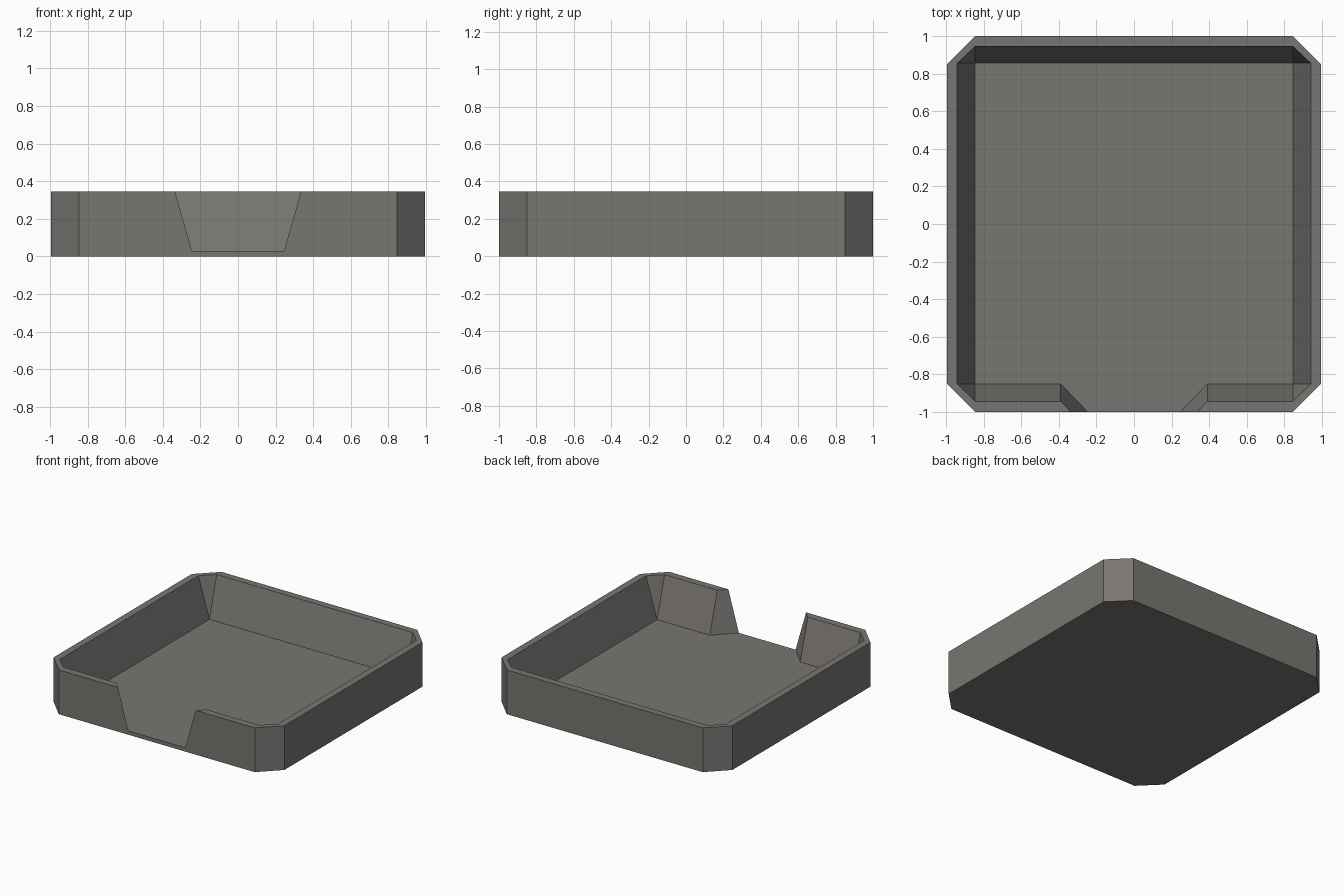
import bpy, bmesh

if "Cube" in bpy.data.objects:
    bpy.data.objects.remove(bpy.data.objects["Cube"])

H, F = 0.345, 0.03          # rim height, floor height
grey = bpy.data.materials.new("warm grey")
grey.diffuse_color = (0.19, 0.18, 0.168, 1)
grey.use_nodes = True
grey.node_tree.nodes["Principled BSDF"].inputs["Base Color"].default_value = grey.diffuse_color

bm = bmesh.new()


def face(*pts):
    bm.faces.new([bm.verts.new(p) for p in pts])


def level(points, z):
    return [(x, y, z) for x, y in points]


# right half: plan outlines from the front opening round to the back centre
outer = [(0.335, -1), (0.845, -1), (0.995, -0.85), (0.995, 0.85), (0.845, 1), (0, 1)]
inner = [(0.39, -0.943), (0.845, -0.943), (0.94, -0.85), (0.94, 0.855), (0.845, 0.945), (0, 0.945)]
base = [(0.39, -0.85), (0.845, -0.85), (0.845, -0.85), (0.845, 0.855), (0.845, 0.855), (0, 0.855)]
ot, it, fl = level(outer, H), level(inner, H), level(base, F)
ob = level(outer, 0)

for i in range(5):
    # rim, sloped inner walls, outer walls
    face(ot[i], ot[i + 1], it[i + 1], it[i])
    if fl[i] == fl[i + 1]:
        face(it[i], it[i + 1], fl[i])
    else:
        face(it[i], it[i + 1], fl[i + 1], fl[i])
    if i:
        face(ob[i], ob[i + 1], ot[i + 1], ot[i])

# front wall with sloped opening, and the cut end of the wall
lip = (0.245, -1, F)
face((0, -1, 0), ob[1], ot[1], ot[0], lip, (0, -1, F))
face(lip, ot[0], it[0], fl[0])
# floor and underside
face((0, -1, F), lip, fl[0], fl[1], fl[3], fl[5])
face((0, -1, 0), *ob[1:])

bmesh.ops.remove_doubles(bm, verts=bm.verts[:], dist=1e-4)
bmesh.ops.recalc_face_normals(bm, faces=bm.faces[:])
# half shell is open at x = 0, so check orientation by the underside
under = min(bm.faces, key=lambda f: f.calc_center_median().z)
if under.normal.z > 0:
    bmesh.ops.reverse_faces(bm, faces=bm.faces[:])

me = bpy.data.meshes.new("tray")
bm.to_mesh(me)
bm.free()
me.materials.append(grey)
tray = bpy.data.objects.new("open_front_tray", me)
bpy.context.collection.objects.link(tray)
mirror = tray.modifiers.new("mirror", 'MIRROR')
mirror.use_axis[0] = True
